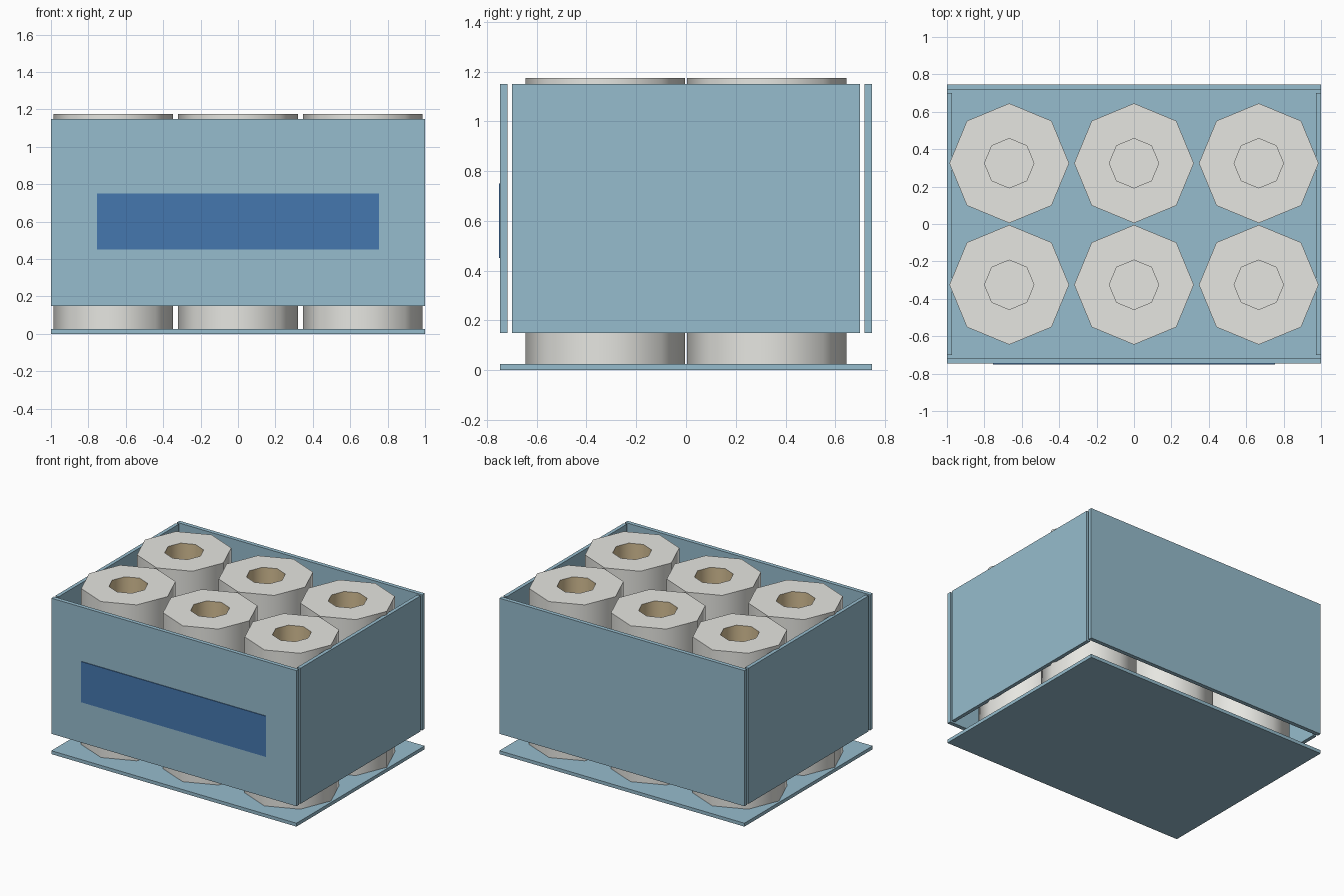
import bpy, bmesh, math
from mathutils import Vector

old = bpy.data.objects.get("Cube")
if old:
    bpy.data.objects.remove(old, do_unlink=True)


def material(name, rgb):
    # sRGB bytes to linear
    lin = [(c / 255 / 12.92) if c < 11 else ((c / 255 + 0.055) / 1.055) ** 2.4 for c in rgb]
    m = bpy.data.materials.new(name)
    m.use_nodes = True
    m.diffuse_color = (*lin, 1)
    m.node_tree.nodes["Principled BSDF"].inputs["Base Color"].default_value = (*lin, 1)
    return m


PALE_BLUE = material("pale blue", (150, 188, 205))
DEEP_BLUE = material("deep blue", (69, 119, 175))
PAPER = material("paper white", (230, 230, 225))
CARD = material("cardboard tan", (212, 190, 148))


def finish(name, bm, mats):
    bmesh.ops.recalc_face_normals(bm, faces=bm.faces)
    me = bpy.data.meshes.new(name)
    bm.to_mesh(me)
    bm.free()
    for m in mats:
        me.materials.append(m)
    ob = bpy.data.objects.new(name, me)
    bpy.context.collection.objects.link(ob)
    return ob


def box(name, lo, hi, mat):
    lo, hi = Vector(lo), Vector(hi)
    bm = bmesh.new()
    bmesh.ops.create_cube(bm, size=1)
    for v in bm.verts:
        v.co = (lo + hi) / 2 + v.co * (hi - lo)
    return finish(name, bm, [mat])


def roll(name, x, y, z0=0.025, z1=1.175, r_out=0.32, r_in=0.132, sides=8):
    # Octagonal roll with a tan core lining and a closed bottom
    bm = bmesh.new()

    def ring(r, z):
        return [bm.verts.new((x + r * math.cos(a), y + r * math.sin(a), z))
                for a in (math.tau * i / sides for i in range(sides))]

    rings = [ring(r_out, z0), ring(r_out, z1), ring(r_in, z1), ring(r_in, z0 + 0.005)]
    for k in range(3):
        for i in range(sides):
            j = (i + 1) % sides
            f = bm.faces.new((rings[k][i], rings[k][j], rings[k + 1][j], rings[k + 1][i]))
            f.material_index = 1 if k == 2 else 0
            f.smooth = k != 1
    bm.faces.new(rings[0])
    bm.faces.new(rings[3])
    # Keep the rims crisp, the sides soft
    for e in bm.edges:
        if abs(e.verts[0].co.z - e.verts[1].co.z) < 1e-5:
            e.smooth = False
    return finish(name, bm, [PAPER, CARD])


# Base tray and the four wrapper panels
D = 0.747
box("base_tray", (-1, -D, 0), (1, D, 0.025), PALE_BLUE)
for side, s in (("front", -1), ("back", 1)):
    ys = sorted((s * D, s * 0.717))
    box(side + "_panel", (-1, ys[0], 0.15), (1, ys[1], 1.15), PALE_BLUE)
for side, s in (("left", 1), ("right", -1)):
    xs = sorted((s, s * 0.973))
    box(side + "_panel", (xs[0], -0.7, 0.15), (xs[1], 0.7, 1.15), PALE_BLUE)

# Plain label plate
box("front_label", (-0.753, -0.752, 0.45), (0.753, -D, 0.75), DEEP_BLUE)

# Two rows of three rolls
for row, y in (("front", -0.325), ("back", 0.325)):
    for col, x in (("right", -0.667), ("middle", 0), ("left", 0.667)):
        roll(f"{row}_{col}_roll", x, y)
